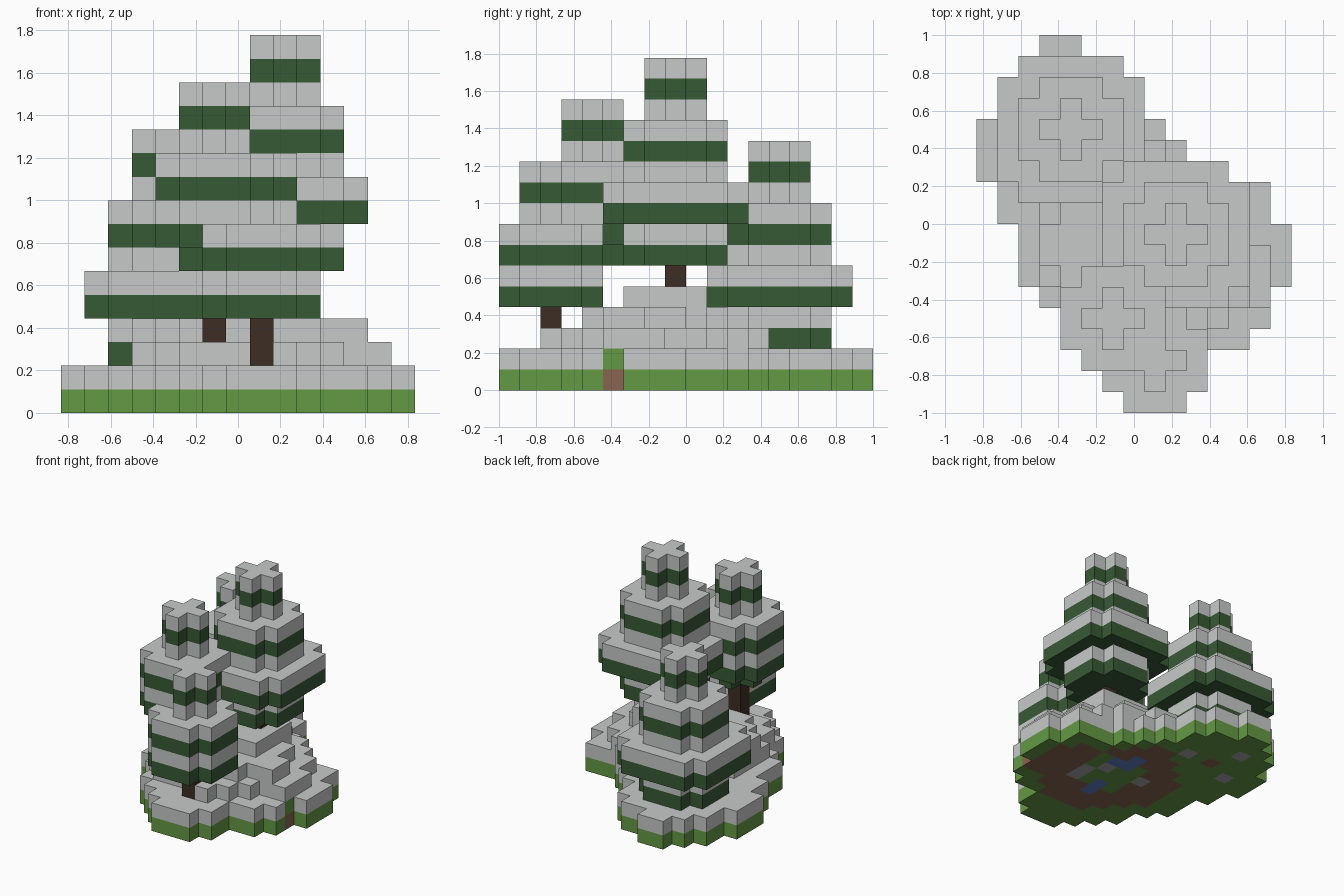
import bpy
from mathutils import Vector

U = 2 / 18                                  # edge of one block
ORIGIN = Vector((-7.5 * U, -9 * U, 0))

cube = bpy.data.objects.get("Cube")
if cube:
    bpy.data.objects.remove(cube, do_unlink=True)


def make_material(name, rgb):
    mat = bpy.data.materials.new(name)
    mat.use_nodes = True
    mat.diffuse_color = (*rgb, 1)
    bsdf = mat.node_tree.nodes["Principled BSDF"]
    bsdf.inputs["Base Color"].default_value = (*rgb, 1)
    bsdf.inputs["Roughness"].default_value = 0.9
    return mat


MATS = {
    "snow": make_material("snow", (0.57, 0.59, 0.58)),
    "needles": make_material("needle green", (0.039, 0.10, 0.036)),
    "grass": make_material("grass green", (0.13, 0.32, 0.06)),
    "bark": make_material("bark brown", (0.048, 0.027, 0.018)),
    "dirt": make_material("dirt brown", (0.25, 0.13, 0.08)),
    "stone": make_material("stone grey", (0.38, 0.38, 0.39)),
    "water": make_material("water blue", (0.12, 0.22, 0.55)),
}

blocks = {}                                 # cell -> (part, material)


def put(cell, part, mat):
    blocks.setdefault(cell, (part, mat))


# Trees: centre, top block, trunk foot, then tiers from the top down
# as (radius, layers), s = snow and n = needles
TREES = {
    "tall_tree": ((9, 8), 15, 2, [(1, "sns"), (2, "sns"), (3, "sn"), (2, "sn")]),
    "front_tree": ((6, 4), 13, 2, [(1, "sns"), (2, "snsn"), (1, "n")]),
    "small_tree": ((8, 2), 10, 2, [(1, "sns"), (2, "snsn")]),
    "back_tree": ((4, 13), 11, 1, [(1, "sns"), (2, "sns"), (3, "sn"), (2, "sn")]),
}


def disc(ci, cj, r):
    """Square of blocks without its four corners."""
    for di in range(-r, r + 1):
        for dj in range(-r, r + 1):
            if abs(di) + abs(dj) < 2 * r:
                yield ci + di, cj + dj


for name, ((ci, cj), k, foot, tiers) in TREES.items():
    for radius, layers in tiers:
        for layer in layers:
            for i, j in disc(ci, cj, radius):
                put((i, j, k), name + "_foliage", "snow" if layer == "s" else "needles")
            k -= 1
    for z in range(foot, k + 1):
        put((ci, cj, z), name + "_trunk", "bark")

# Ground: first and last block of each row, front to back
BASE = [(7, 9), (6, 10), (5, 10), (4, 12), (4, 13), (3, 13), (2, 14), (2, 14), (2, 14),
        (1, 13), (1, 13), (0, 10), (0, 9), (0, 8), (1, 7), (1, 7), (2, 6), (3, 4)]
HILL = {
    2: {2: (9, 9), 3: (5, 10), 4: (4, 11), 5: (4, 13), 6: (3, 13), 7: (3, 13), 8: (3, 12),
        9: (3, 12), 10: (4, 11), 11: (5, 10), 12: (7, 8)},
    3: {4: (8, 10), 5: (5, 12), 6: (4, 12), 7: (3, 11), 8: (3, 11), 9: (4, 10), 10: (6, 9)},
    4: {j: (7, 10) for j in range(6, 10)},
}
ground = {(i, j) for j, (a, b) in enumerate(BASE) for i in range(a, b + 1)}
STONES = {(10, 7), (10, 6), (9, 8), (6, 8), (6, 13), (2, 12), (3, 15)}
POOL = {(9, 9), (8, 9), (8, 10), (8, 5), (8, 6)}
BARE = (13, 5)


def soil(i, j):
    if (i, j) in STONES:
        return "stone"
    if (i, j) in POOL:
        return "water"
    if (i, j) in (BARE, (4, 13)):
        return "dirt"
    inner = all(c in ground for c in ((i + 1, j), (i - 1, j), (i, j + 1), (i, j - 1)))
    ring = 2.3 < Vector((i - 8.5, j - 7.5)).length < 4.8
    return "dirt" if inner and ring else "grass"


for i, j in ground:
    put((i, j, 0), "ground", soil(i, j))
    put((i, j, 1), "snow_cover", "grass" if (i, j) == BARE else "snow")
for k, rows in HILL.items():
    for j, (a, b) in rows.items():
        for i in range(a, b + 1):
            put((i, j, k), "snow_hill", "snow")


def build(part):
    """One mesh from the outer faces of all blocks of a part."""
    verts, index, faces, mats = [], {}, [], []
    names = sorted({m for p, m in blocks.values() if p == part})
    for cell, (owner, mat) in blocks.items():
        if owner != part:
            continue
        for axis in range(3):
            for side in (0, 1):
                step = [0, 0, 0]
                step[axis] = 2 * side - 1
                if tuple(c + s for c, s in zip(cell, step)) in blocks:
                    continue
                u, v = (axis + 1) % 3, (axis + 2) % 3
                face = []
                for du, dv in ((0, 0), (1, 0), (1, 1), (0, 1)):
                    p = list(cell)
                    p[axis] += side
                    p[u] += du
                    p[v] += dv
                    p = tuple(p)
                    if p not in index:
                        index[p] = len(verts)
                        verts.append(Vector(p) * U + ORIGIN)
                    face.append(index[p])
                faces.append(face if side else face[::-1])
                mats.append(names.index(mat))
    if not faces:
        return
    mesh = bpy.data.meshes.new(part)
    mesh.from_pydata(verts, [], faces)
    for n in names:
        mesh.materials.append(MATS[n])
    for poly, m in zip(mesh.polygons, mats):
        poly.material_index = m
    mesh.update()
    bpy.context.collection.objects.link(bpy.data.objects.new(part, mesh))


for part in sorted({p for p, m in blocks.values()}):
    build(part)
